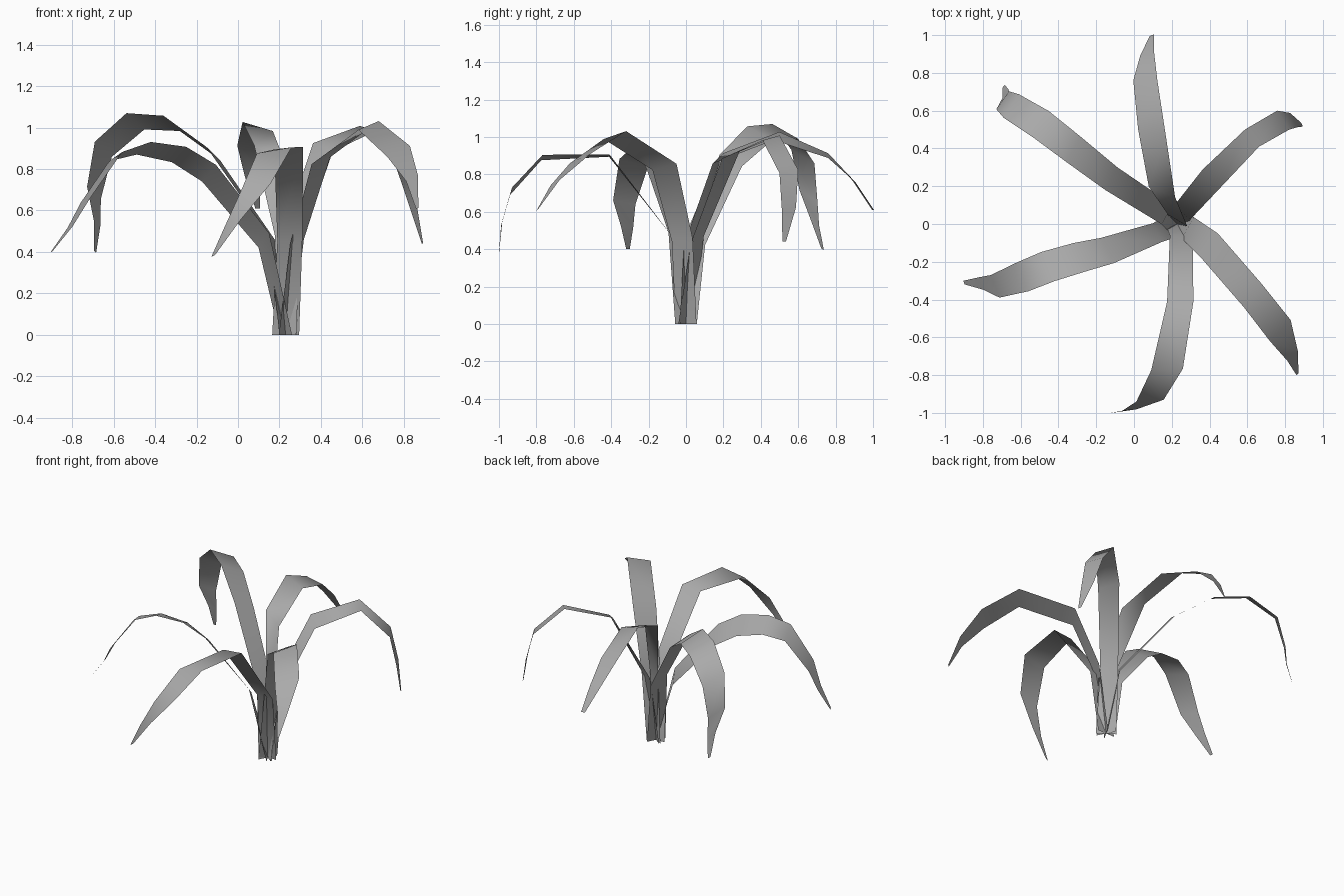
import bpy
import bmesh
from mathutils import Vector

cube = bpy.data.objects.get("Cube")
if cube:
    bpy.data.objects.remove(cube, do_unlink=True)

# Single leaf colour
leaf_grey = bpy.data.materials.new("leaf_grey")
leaf_grey.use_nodes = True
colour = (0.4, 0.4, 0.4, 1)
leaf_grey.diffuse_color = colour
leaf_grey.node_tree.nodes["Principled BSDF"].inputs["Base Color"].default_value = colour

CROWN = Vector((0.23, 0, 0))
ROOT_WIDTH = 0.13


def add_leaf(name, span_start, span_end, path):
    """Sweep a flat ribbon along path points (x, y, z, width).

    The crosswise direction turns from span_start to span_end along the leaf.
    """
    span_start = Vector(span_start)
    span_end = Vector(span_end)
    bm = bmesh.new()

    def add_section(centre, direction, width):
        half = direction.normalized() * width / 2
        return bm.verts.new(centre - half), bm.verts.new(centre + half)

    # Upright foot of the leaf, level on the ground
    flat = Vector((span_start.x, span_start.y, 0))
    previous = add_section(CROWN, flat, ROOT_WIDTH)

    # Arching blade
    for i, (x, y, z, width) in enumerate(path):
        direction = span_start.lerp(span_end, i / (len(path) - 1))
        section = add_section(Vector((x, y, z)), direction, width)
        face = bm.faces.new((previous[0], section[0], section[1], previous[1]))
        face.smooth = True
        previous = section

    # Upper side of the blade is the outside
    bm.normal_update()
    if sum(face.normal.z for face in bm.faces) < 0:
        bmesh.ops.reverse_faces(bm, faces=bm.faces[:])

    mesh = bpy.data.meshes.new(name)
    bm.to_mesh(mesh)
    bm.free()
    mesh.materials.append(leaf_grey)
    leaf = bpy.data.objects.new(name, mesh)
    bpy.context.collection.objects.link(leaf)
    return leaf


# Leaves around the crown
add_leaf("front_leaf", (1, 0, 0), (.8, .1, .4), [
    (.25, -.06, .45, .12), (.245, -.41, .9, .14), (.175, -.77, .89, .17),
    (.085, -.935, .71, .15), (-.025, -.985, .54, .08), (-.12, -1, .38, .02)])

add_leaf("front_left_leaf", (.5, .85, .15), (.7, .5, .4), [
    (.285, -.02, .45, .13), (.4, -.115, .84, .16), (.63, -.38, 1.01, .16),
    (.775, -.565, .885, .165), (.84, -.7, .755, .08), (.865, -.795, .61, .015)])

add_leaf("back_left_leaf", (-.75, .6, .35), (-.35, .93, 0), [
    (.255, .06, .45, .12), (.41, .24, .905, .14), (.625, .455, .995, .12),
    (.79, .55, .815, .12), (.845, .55, .62, .085), (.89, .525, .44, .02)])

add_leaf("back_leaf", (1, -.6, -.5), (1, .4, 0), [
    (.23, .02, .45, .13), (.148, .17, .885, .16), (.095, .485, 1.005, .155),
    (.06, .76, .9, .13), (.07, .9, .76, .075), (.095, 1, .61, .025)])

add_leaf("back_right_leaf", (.42, .8, -.42), (.6, .78, -.5), [
    (.175, .05, .45, .13), (-.12, .24, .875, .15), (-.32, .395, 1.02, .17),
    (-.495, .53, 1.03, .18), (-.65, .625, .895, .165),
    (-.695, .655, .685, .13), (-.68, .69, .54, .06), (-.69, .73, .4, .02)])

add_leaf("front_right_leaf", (-.45, .85, -.6), (-.3, .9, 0), [
    (.125, -.045, .455, .13), (-.14, -.14, .78, .17), (-.285, -.175, .87, .18),
    (-.455, -.225, .9, .18), (-.59, -.28, .86, .17),
    (-.735, -.33, .65, .13), (-.81, -.315, .52, .07), (-.9, -.31, .4, .02)])
